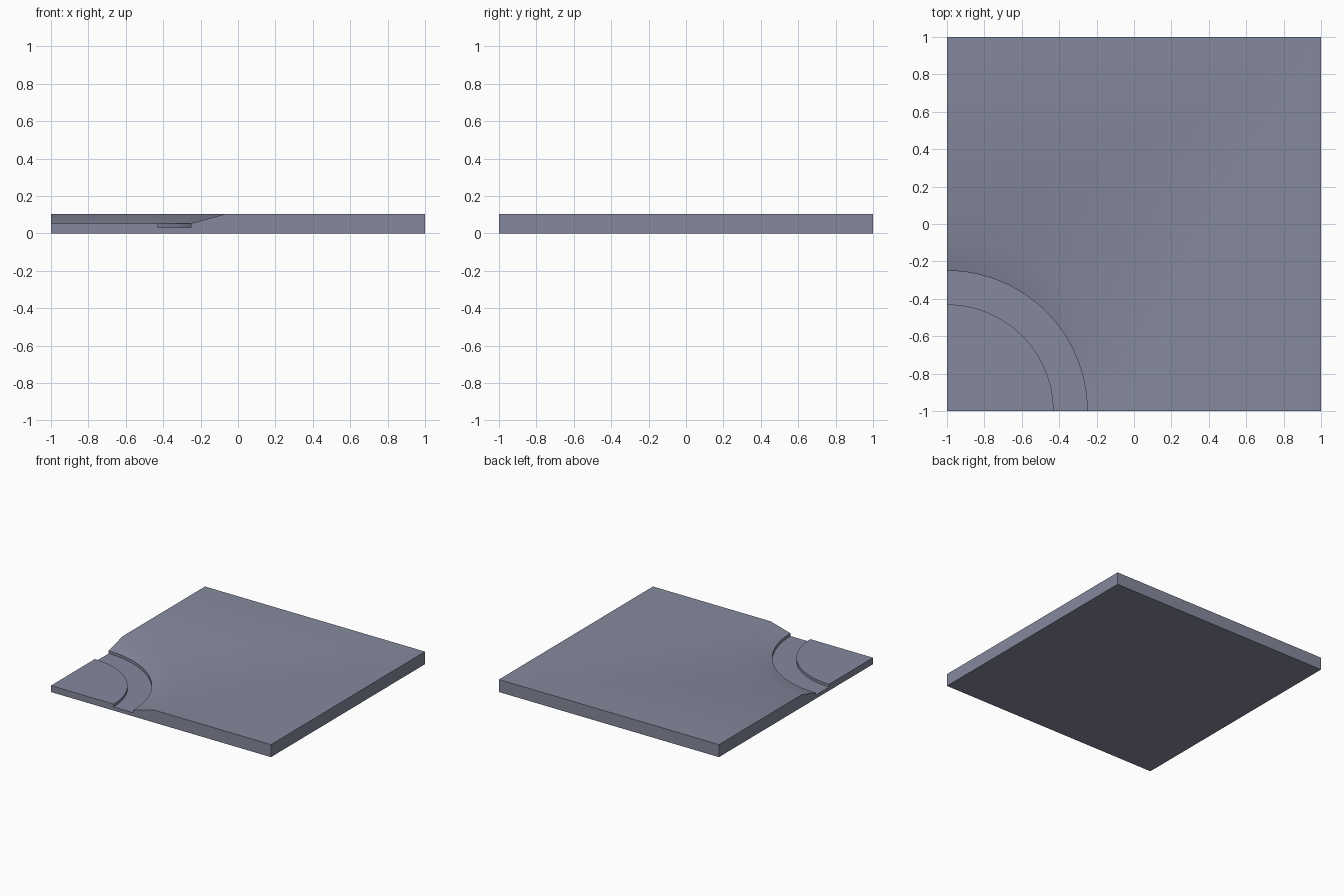
import bpy, bmesh, math

if "Cube" in bpy.data.objects:
    bpy.data.objects.remove(bpy.data.objects["Cube"])

mat = bpy.data.materials.new("slate grey")
mat.diffuse_color = (0.235, 0.25, 0.335, 1)
mat.use_nodes = True
mat.node_tree.nodes["Principled BSDF"].inputs["Base Color"].default_value = mat.diffuse_color

# Radial profile (radius, z) swept a quarter turn about the corner (-1, -1)
PROFILE = [(0.57, 0.053), (0.57, 0.03), (0.75, 0.03), (0.75, 0.053), (0.93, 0.103)]
TOP, SEG = 0.103, 32

bm = bmesh.new()
rings = []
for r, z in PROFILE:
    rings.append([bm.verts.new((-1 + r * math.cos(a), -1 + r * math.sin(a), z))
                  for a in (math.pi / 2 * i / SEG for i in range(SEG + 1))])

# Channel and embankment strips
for lo, hi in zip(rings, rings[1:]):
    for i in range(SEG):
        bm.faces.new((lo[i], hi[i], hi[i + 1], lo[i + 1]))

# Low inner corner and high outer plateau
inner = bm.verts.new((-1, -1, PROFILE[0][1]))
bm.faces.new([inner] + rings[0])
fr, br, bl = [bm.verts.new((x, y, TOP)) for x, y in ((1, -1), (1, 1), (-1, 1))]
bm.faces.new([fr, br, bl] + rings[-1][::-1])

# Bottom and four sides
b = [bm.verts.new((x, y, 0)) for x, y in ((-1, -1), (1, -1), (1, 1), (-1, 1))]
bm.faces.new(b[::-1])
bm.faces.new([b[0], b[1], fr] + [r[0] for r in rings[::-1]] + [inner])
bm.faces.new([b[1], b[2], br, fr])
bm.faces.new([b[2], b[3], bl, br])
bm.faces.new([b[3], b[0], inner] + [r[-1] for r in rings] + [bl])
bmesh.ops.recalc_face_normals(bm, faces=bm.faces)

me = bpy.data.meshes.new("curved_ground_tile")
bm.to_mesh(me)
bm.free()
me.materials.append(mat)
tile = bpy.data.objects.new("curved_ground_tile", me)
bpy.context.collection.objects.link(tile)
bpy.context.view_layer.objects.active = tile
tile.select_set(True)
bpy.ops.object.shade_smooth_by_angle(angle=math.radians(30))
